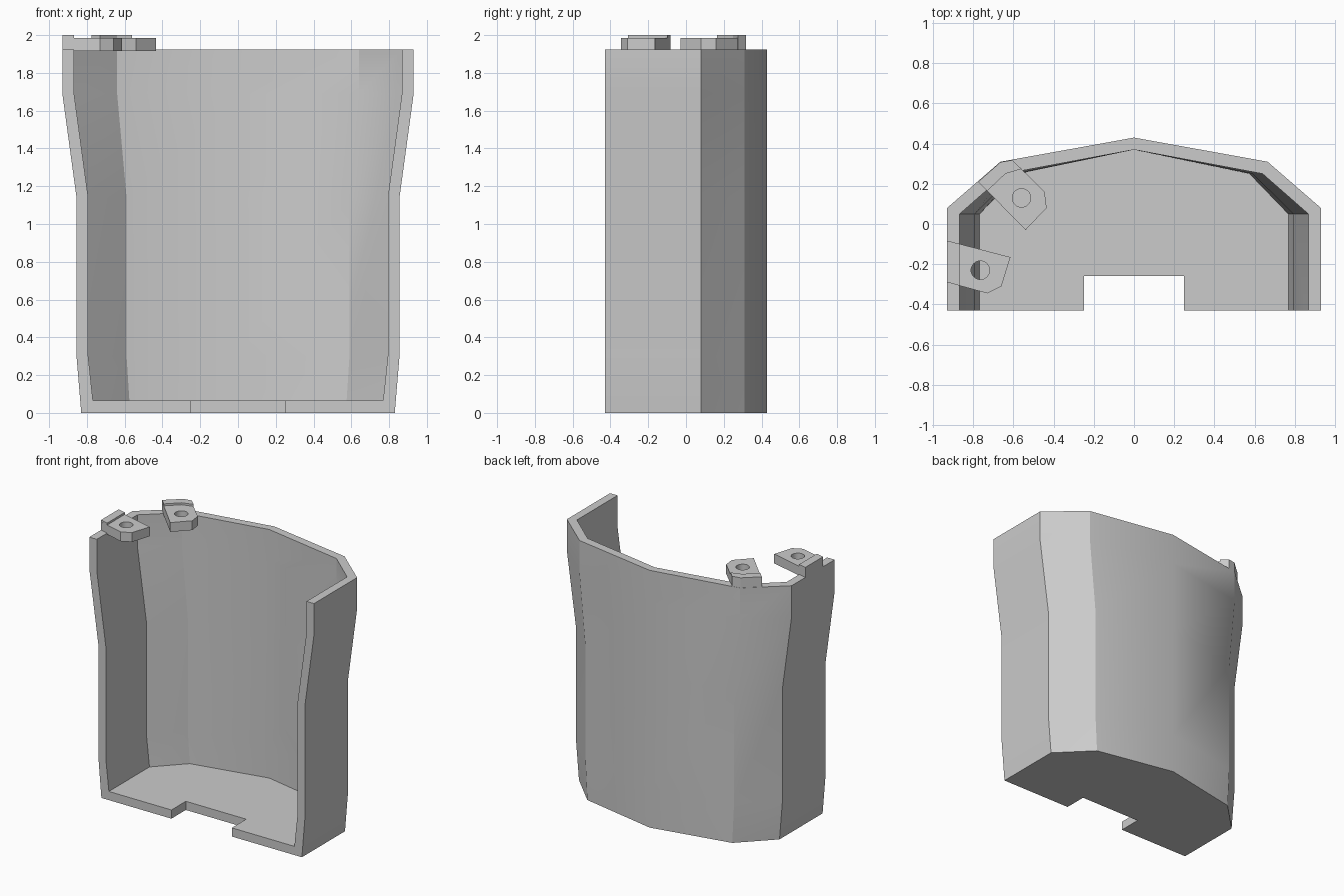
import bpy, bmesh
from math import radians
from mathutils import Vector

cube = bpy.data.objects.get("Cube")
if cube:
    bpy.data.objects.remove(cube, do_unlink=True)

GREY = (0.6, 0.6, 0.6, 1)
grey = bpy.data.materials.new("light grey plastic")
grey.use_nodes = True
grey.diffuse_color = GREY
grey.node_tree.nodes["Principled BSDF"].inputs["Base Color"].default_value = GREY


def loft(name, rings, flip=False):
    """Closed solid through rings of equal length, with chosen diagonals."""
    bm = bmesh.new()
    loops = [[bm.verts.new(p) for p in ring] for ring in rings]
    n = len(loops[0])
    for low, high in zip(loops, loops[1:]):
        for i in range(n):
            a, b, c, d = low[i], low[(i + 1) % n], high[(i + 1) % n], high[i]
            tris = ((a, b, c), (a, c, d)) if flip else ((a, b, d), (b, c, d))
            for t in tris:
                bm.faces.new(t)
    bm.faces.new(loops[0])
    bm.faces.new(loops[-1])
    bmesh.ops.recalc_face_normals(bm, faces=bm.faces)
    me = bpy.data.meshes.new(name)
    bm.to_mesh(me)
    bm.free()
    me.materials.append(grey)
    ob = bpy.data.objects.new(name, me)
    bpy.context.collection.objects.link(ob)
    return ob


def prism(name, outline, z0, z1):
    return loft(name, [[(x, y, z) for x, y in outline] for z in (z0, z1)])


def activate(ob):
    bpy.ops.object.select_all(action="DESELECT")
    ob.select_set(True)
    bpy.context.view_layer.objects.active = ob


def cut(ob, cutter):
    cutter.hide_render = True
    mod = ob.modifiers.new("cut", "BOOLEAN")
    mod.operation, mod.solver, mod.object = "DIFFERENCE", "EXACT", cutter
    activate(ob)
    bpy.ops.object.modifier_apply(modifier=mod.name)
    bpy.data.objects.remove(cutter, do_unlink=True)


def smooth(ob):
    activate(ob)
    bpy.ops.object.shade_smooth_by_angle(angle=radians(30))


def plan(side, corner, front, y_side, y_corner, y_back, z):
    """Half-octagon outline, open side to the front."""
    half = [(-side, front), (-side, y_side), (-corner, y_corner)]
    pts = half + [(0, y_back)] + [(-x, y) for x, y in reversed(half)]
    return [(x, y, z) for x, y in pts]


# Shell: outer solid minus cavity and floor notch
levels = [(0, .83, .60), (.3, .855, .615), (1.14, .855, .615),
          (1.69, .93, .665), (1.925, .93, .665)]
shell = loft("shell", [plan(s, c, -.43, .08, .31, .43, z) for z, s, c in levels])
inner = [(.065,) + levels[0][1:]] + levels[1:] + [(2.1,) + levels[-1][1:]]
cavity = loft("cavity_cutter",
              [plan(s - .062, c - .025, -.6, .05, .25, .37, z) for z, s, c in inner],
              flip=True)
cut(shell, cavity)
notch = [(-.25, -.6), (.25, -.6), (.25, -.26), (-.25, -.26)]
cut(shell, prism("notch_cutter", notch, -.1, .2))
smooth(shell)


# Screw tabs on the rim, each with a hole and a raised ridge over the wall
def screw_tab(name, outline, hole, ridge):
    tab = prism(name, outline, 1.915, 1.985)
    bpy.ops.mesh.primitive_cylinder_add(vertices=32, radius=.046, depth=.4,
                                        location=(*hole, 1.95))
    cut(tab, bpy.context.object)
    smooth(tab)
    prism(name + "_ridge", ridge, 1.92, 2.0)


screw_tab("side_tab",
          [(-.93, -.083), (-.615, -.165), (-.66, -.31), (-.73, -.345), (-.93, -.29)],
          (-.765, -.23),
          [(-.93, -.083), (-.868, -.099), (-.868, -.307), (-.93, -.29)])
screw_tab("corner_tab",
          [(-.775, .21), (-.665, .308), (-.605, .318), (-.445, .16), (-.435, .08), (-.54, -.03)],
          (-.56, .13),
          [(-.775, .21), (-.665, .308), (-.605, .318), (-.56, .274), (-.64, .25), (-.73, .165)])
